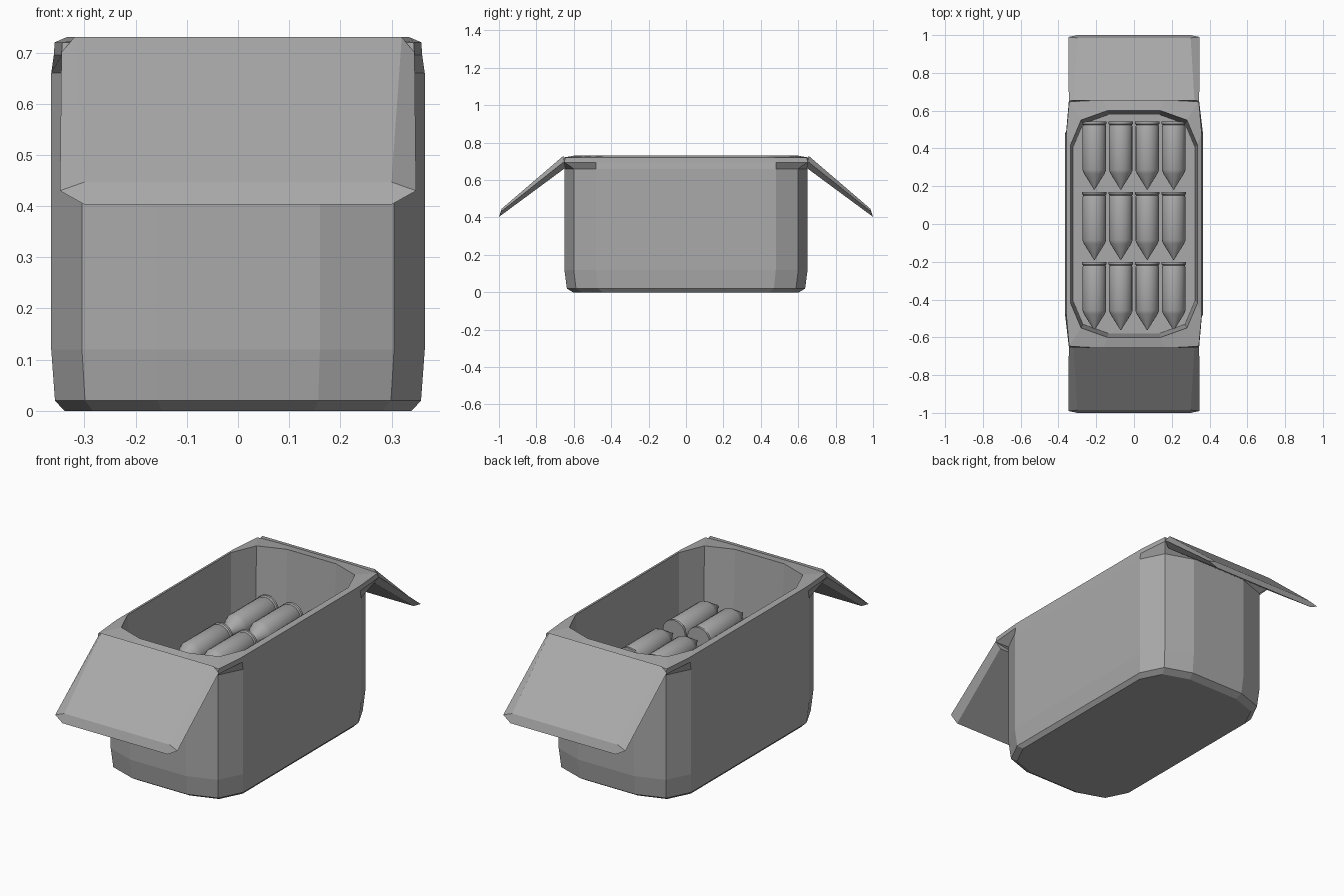
import bpy, math

cube = bpy.data.objects.get("Cube")
if cube:
    bpy.data.objects.remove(cube)

grey = bpy.data.materials.new("plain_grey")
grey.use_nodes = True
colour = (0.4, 0.4, 0.4, 1)
grey.diffuse_color = colour
grey.node_tree.nodes["Principled BSDF"].inputs["Base Color"].default_value = colour


def loft(name, rings):
    """Join equal closed rings with quads and cap both ends."""
    n = len(rings[0])
    verts = [p for ring in rings for p in ring]
    faces = [list(range(n))[::-1], [len(verts) - n + i for i in range(n)]]
    for r in range(len(rings) - 1):
        for i in range(n):
            j = (i + 1) % n
            faces.append([r * n + i, r * n + j, r * n + n + j, r * n + n + i])
    mesh = bpy.data.meshes.new(name)
    mesh.from_pydata(verts, [], faces)
    mesh.materials.append(grey)
    obj = bpy.data.objects.new(name, mesh)
    bpy.context.collection.objects.link(obj)
    # Make every face point outwards
    bpy.context.view_layer.objects.active = obj
    obj.select_set(True)
    bpy.ops.object.mode_set(mode='EDIT')
    bpy.ops.mesh.select_all(action='SELECT')
    bpy.ops.mesh.normals_make_consistent(inside=False)
    bpy.ops.object.mode_set(mode='OBJECT')
    obj.select_set(False)
    return obj


def plan(corner, z, scale=1):
    """Mirror three corner points into a twelve-sided ring."""
    q = [(x * scale, y * scale) for x, y in corner]
    ring = q + [(-x, y) for x, y in q[::-1]]
    ring += [(-x, -y) for x, y in q] + [(x, -y) for x, y in q[::-1]]
    return [(x, y, z) for x, y in ring]


# Open box: outer wall, flared rim, inner wall and raised floor in one skin
wall = [(.365, .48), (.305, .60), (.16, .65)]
rim = [(.36, .48), (.345, .65), (.16, .66)]
mouth = [(.335, .42), (.28, .55), (.14, .60)]
loft("box", [
    plan(wall, 0, .93),
    plan(wall, .02, .98),
    plan(wall, .12),
    plan(wall, .66),
    plan(rim, .695),
    plan(rim, .72, .995),
    plan(mouth, .73),
    plan(mouth, .40, .965),
])


# Sloping end flaps with pointed side edges
def flap_section(side, wide, narrow, top, edge, bottom):
    ring = [(wide, edge), (narrow, top), (-narrow, top),
            (-wide, edge), (-narrow, bottom), (narrow, bottom)]
    return [(x, side * y, z) for x, (y, z) in ring]


for name, side in (("front_flap", -1), ("back_flap", 1)):
    loft(name, [
        flap_section(side, .345, .32, (.655, .73), (.65, .70), (.645, .665)),
        flap_section(side, .348, .30, (.985, .447), (.99, .43), (1, .403)),
    ])

# Cartridges: base rim, groove, case, shoulder and tip along the y axis
profile = [(.18, .058), (.18, .064), (.168, .064), (.162, .059), (.152, .063),
           (-.075, .063), (-.095, .055), (-.17, .008), (-.18, .002)]
SIDES = 16
for row in range(3):
    for col in range(4):
        cx, cy, cz = -.21 + .14 * col, .362 - .372 * row, .435
        rings = []
        for y, r in profile:
            turns = [math.tau * i / SIDES for i in range(SIDES)]
            rings.append([(cx + r * math.cos(a), cy + y, cz + r * math.sin(a))
                          for a in turns])
        shell = loft(f"cartridge_{row + 1}_{col + 1}", rings)
        shell.select_set(True)
        bpy.ops.object.shade_smooth_by_angle(angle=math.radians(30))
        shell.select_set(False)
